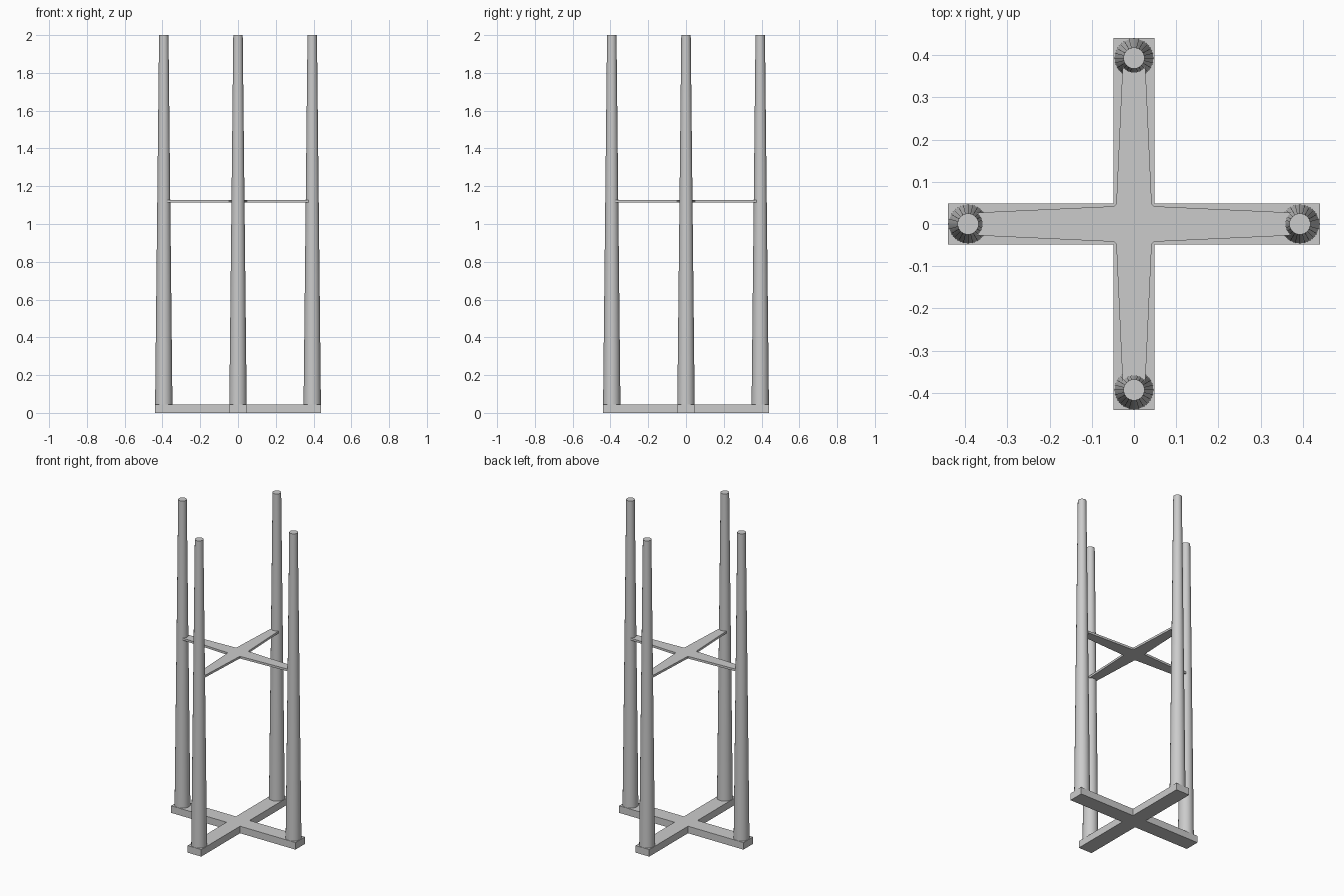
import bpy, bmesh
from math import pi
from mathutils import Matrix

if "Cube" in bpy.data.objects:
    bpy.data.objects.remove(bpy.data.objects["Cube"])

POLE_R = 0.393  # distance of each pole from the centre


def cross_plate(name, arm_points, z0, z1):
    """Extrude a four-armed outline; arm_points is one arm, repeated by quarter turns."""
    bm = bmesh.new()
    verts = []
    for i in range(4):
        rot = Matrix.Rotation(i * pi / 2, 4, 'Z')
        for x, y in arm_points:
            verts.append(bm.verts.new((rot @ Matrix.Translation((x, y, z0))).translation))
    face = bm.faces.new(verts)
    ext = bmesh.ops.extrude_face_region(bm, geom=[face])
    moved = [v for v in ext["geom"] if isinstance(v, bmesh.types.BMVert)]
    bmesh.ops.translate(bm, verts=moved, vec=(0, 0, z1 - z0))
    bmesh.ops.recalc_face_normals(bm, faces=bm.faces)
    # Triangulate the concave caps cleanly
    bmesh.ops.triangulate(bm, faces=[f for f in bm.faces if len(f.verts) > 4])
    mesh = bpy.data.meshes.new(name)
    bm.to_mesh(mesh)
    bm.free()
    obj = bpy.data.objects.new(name, mesh)
    bpy.context.collection.objects.link(obj)
    return obj


def pole(name, x, y):
    z0, z1 = 0.04, 2.0
    bpy.ops.mesh.primitive_cone_add(vertices=24, radius1=0.046, radius2=0.025,
                                    depth=z1 - z0, location=(x, y, (z0 + z1) / 2))
    obj = bpy.context.object
    obj.name = name
    bpy.ops.object.shade_smooth_by_angle()


# Cross-shaped foot
cross_plate("base_cross", [(0.44, -0.048), (0.44, 0.048), (0.048, 0.048)], 0.0, 0.045)

# Thin tapered brace with small chamfers in its inner corners
cross_plate("upper_brace", [(0.047, -0.042), (0.375, -0.027), (0.375, 0.027), (0.047, 0.042)],
            1.114, 1.128)

# Four tapered poles
for label, x, y in (("right", 1, 0), ("left", -1, 0), ("back", 0, 1), ("front", 0, -1)):
    pole(label + "_pole", x * POLE_R, y * POLE_R)
